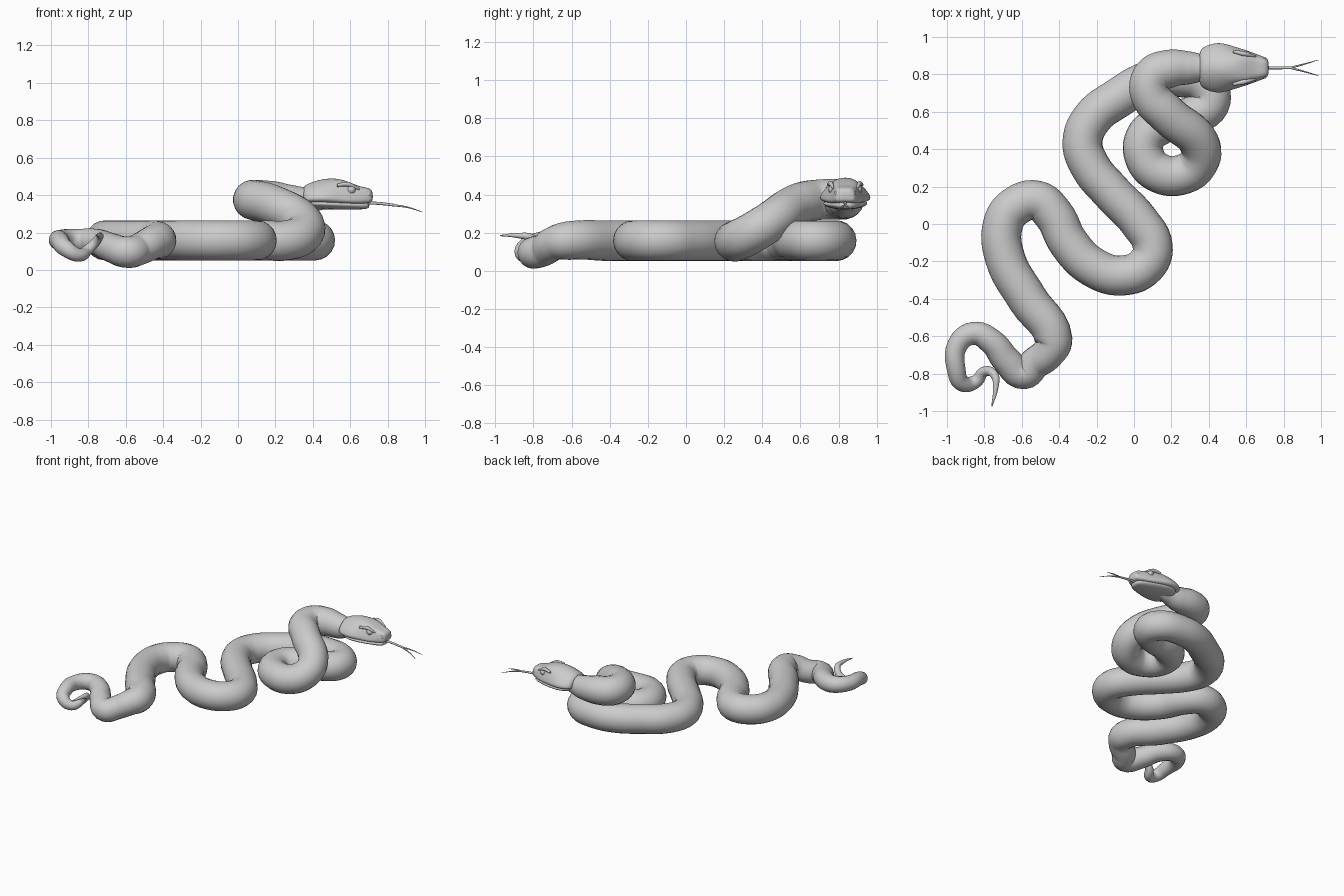
import bpy, bmesh
from math import sin, cos, pi

HEAD_Y = 0.835


def tube(name, pts, depth=1.0, res=6, sides=6):
    """Smooth tapering tube through (x, y, z, radius) points."""
    cu = bpy.data.curves.new(name, 'CURVE')
    cu.dimensions = '3D'
    cu.resolution_u = res
    cu.bevel_depth = depth
    cu.bevel_resolution = sides
    cu.use_fill_caps = True
    sp = cu.splines.new('BEZIER')
    sp.bezier_points.add(len(pts) - 1)
    for bp, (x, y, z, r) in zip(sp.bezier_points, pts):
        bp.co = (x, y, z)
        bp.radius = r
        bp.handle_left_type = bp.handle_right_type = 'AUTO'
    sp.use_smooth = True
    ob = bpy.data.objects.new(name, cu)
    bpy.context.collection.objects.link(ob)
    bpy.ops.object.select_all(action='DESELECT')
    ob.select_set(True)
    bpy.context.view_layer.objects.active = ob
    bpy.ops.object.convert(target='MESH')
    bpy.ops.object.shade_smooth()
    return bpy.context.object


def loft(name, sections, levels=2):
    """Mirror half-profiles (top centre to bottom centre), loft along x, subdivide."""
    bm = bmesh.new()
    rings = []
    for x, half in sections:
        full = half + [(-y, z) for y, z in reversed(half[1:-1])]
        rings.append([bm.verts.new((x, HEAD_Y + y, z)) for y, z in full])
    for a, b in zip(rings, rings[1:]):
        n = len(a)
        for i in range(n):
            bm.faces.new((a[i], a[(i + 1) % n], b[(i + 1) % n], b[i]))
    bm.faces.new(rings[0])
    bm.faces.new(rings[-1])
    bmesh.ops.recalc_face_normals(bm, faces=bm.faces)
    me = bpy.data.meshes.new(name)
    bm.to_mesh(me)
    bm.free()
    for p in me.polygons:
        p.use_smooth = True
    ob = bpy.data.objects.new(name, me)
    bpy.context.collection.objects.link(ob)
    ob.modifiers.new("smooth", 'SUBSURF').levels = levels
    ob.modifiers["smooth"].render_levels = levels
    return ob


def ball(name, loc, r, scale=(1, 1, 1)):
    bpy.ops.mesh.primitive_uv_sphere_add(segments=20, ring_count=12, radius=r, location=loc)
    ob = bpy.context.object
    ob.name = name
    ob.scale = scale
    bpy.ops.object.shade_smooth()


# thin curling tail, listed from the tip
tail = [
    (-0.76, -0.975, 0.185, 0.003), (-0.74, -0.88, 0.185, 0.014), (-0.745, -0.81, 0.17, 0.022),
    (-0.80, -0.79, 0.11, 0.028), (-0.85, -0.845, 0.08, 0.036), (-0.92, -0.85, 0.115, 0.045),
    (-0.95, -0.78, 0.15, 0.05), (-0.945, -0.65, 0.16, 0.055), (-0.86, -0.585, 0.158, 0.062),
    (-0.76, -0.63, 0.15, 0.07), (-0.68, -0.73, 0.12, 0.078), (-0.59, -0.80, 0.095, 0.084),
    (-0.53, -0.745, 0.11, 0.085), (-0.46, -0.69, 0.145, 0.09)]
# flat winding body: (x, y), all on one level
winding = [
    (-0.43, -0.62), (-0.57, -0.40), (-0.69, -0.18), (-0.70, 0.0), (-0.64, 0.09),
    (-0.52, 0.125), (-0.43, 0.05), (-0.35, -0.10), (-0.22, -0.23), (-0.06, -0.275),
    (0.065, -0.22), (0.10, -0.12), (0.03, 0.01), (-0.12, 0.17), (-0.235, 0.31), (-0.275, 0.44),
    (-0.22, 0.57), (-0.09, 0.67), (0.08, 0.765), (0.25, 0.785), (0.375, 0.745), (0.41, 0.66),
    (0.33, 0.585), (0.15, 0.535), (0.06, 0.46), (0.06, 0.35), (0.14, 0.27), (0.26, 0.265)]
body = [(x, y, 0.158, 0.107 if i else 0.101) for i, (x, y) in enumerate(winding)]
# last coil climbs over the body and tapers into the neck
neck = [
    (0.345, 0.33, 0.19, 0.107), (0.35, 0.43, 0.25, 0.107), (0.18, 0.585, 0.35, 0.107),
    (0.085, 0.70, 0.373, 0.107), (0.10, 0.79, 0.375, 0.107), (0.19, 0.83, 0.372, 0.103),
    (0.30, HEAD_Y, 0.365, 0.088), (0.38, HEAD_Y, 0.372, 0.07), (0.46, HEAD_Y, 0.38, 0.055)]
tube("body", tail + body + neck, sides=8)

# upper head: centre ridge, brow, cheek edge and lip
loft("upper_head", [
    (0.345, [(0, 0.447), (0.045, 0.435), (0.082, 0.405), (0.095, 0.37), (0.05, 0.362), (0, 0.362)]),
    (0.37, [(0, 0.465), (0.055, 0.452), (0.105, 0.41), (0.122, 0.365), (0.06, 0.358), (0, 0.358)]),
    (0.45, [(0, 0.494), (0.06, 0.474), (0.125, 0.42), (0.158, 0.368), (0.07, 0.355), (0, 0.355)]),
    (0.53, [(0, 0.498), (0.068, 0.478), (0.10, 0.425), (0.128, 0.362), (0.07, 0.355), (0, 0.355)]),
    (0.60, [(0, 0.468), (0.072, 0.470), (0.075, 0.42), (0.108, 0.358), (0.06, 0.353), (0, 0.353)]),
    (0.65, [(0, 0.445), (0.055, 0.445), (0.068, 0.41), (0.082, 0.36), (0.05, 0.353), (0, 0.353)]),
    (0.70, [(0, 0.438), (0.04, 0.442), (0.058, 0.41), (0.058, 0.363), (0.04, 0.356), (0, 0.356)]),
    (0.722, [(0, 0.42), (0.028, 0.42), (0.045, 0.40), (0.045, 0.372), (0.03, 0.368), (0, 0.368)])])

# lower jaw
loft("lower_jaw", [
    (0.36, [(0, 0.375), (0.08, 0.375), (0.095, 0.355), (0.06, 0.33), (0, 0.325)]),
    (0.45, [(0, 0.375), (0.11, 0.372), (0.138, 0.352), (0.09, 0.328), (0, 0.322)]),
    (0.57, [(0, 0.365), (0.09, 0.362), (0.108, 0.345), (0.07, 0.325), (0, 0.32)]),
    (0.66, [(0, 0.36), (0.055, 0.36), (0.07, 0.343), (0.05, 0.325), (0, 0.322)]),
    (0.705, [(0, 0.36), (0.035, 0.36), (0.045, 0.345), (0.035, 0.33), (0, 0.328)])])

# eyes, brow horns, nostrils
for side, s in (("left", 1), ("right", -1)):
    ball(side + "_eye", (0.605, HEAD_Y + s * 0.064, 0.428), 0.024)
    tube(side + "_brow", [(0.53, HEAD_Y + s * 0.088, 0.452, 0.008),
                          (0.585, HEAD_Y + s * 0.076, 0.458, 0.013),
                          (0.65, HEAD_Y + s * 0.062, 0.432, 0.005)], sides=4)
    ball(side + "_nostril", (0.695, HEAD_Y + s * 0.05, 0.405), 0.013, (1, 0.6, 1))
    # forked tongue tip
    tube(side + "_tongue_fork", [(0.835, HEAD_Y, 0.346, 0.006),
                                 (0.91, HEAD_Y + s * 0.02, 0.334, 0.004),
                                 (0.985, HEAD_Y + s * 0.042, 0.31, 0.0015)], sides=2)
tube("tongue", [(0.66, HEAD_Y, 0.36, 0.008), (0.76, HEAD_Y, 0.355, 0.008),
                (0.845, HEAD_Y, 0.345, 0.007)], sides=2)
